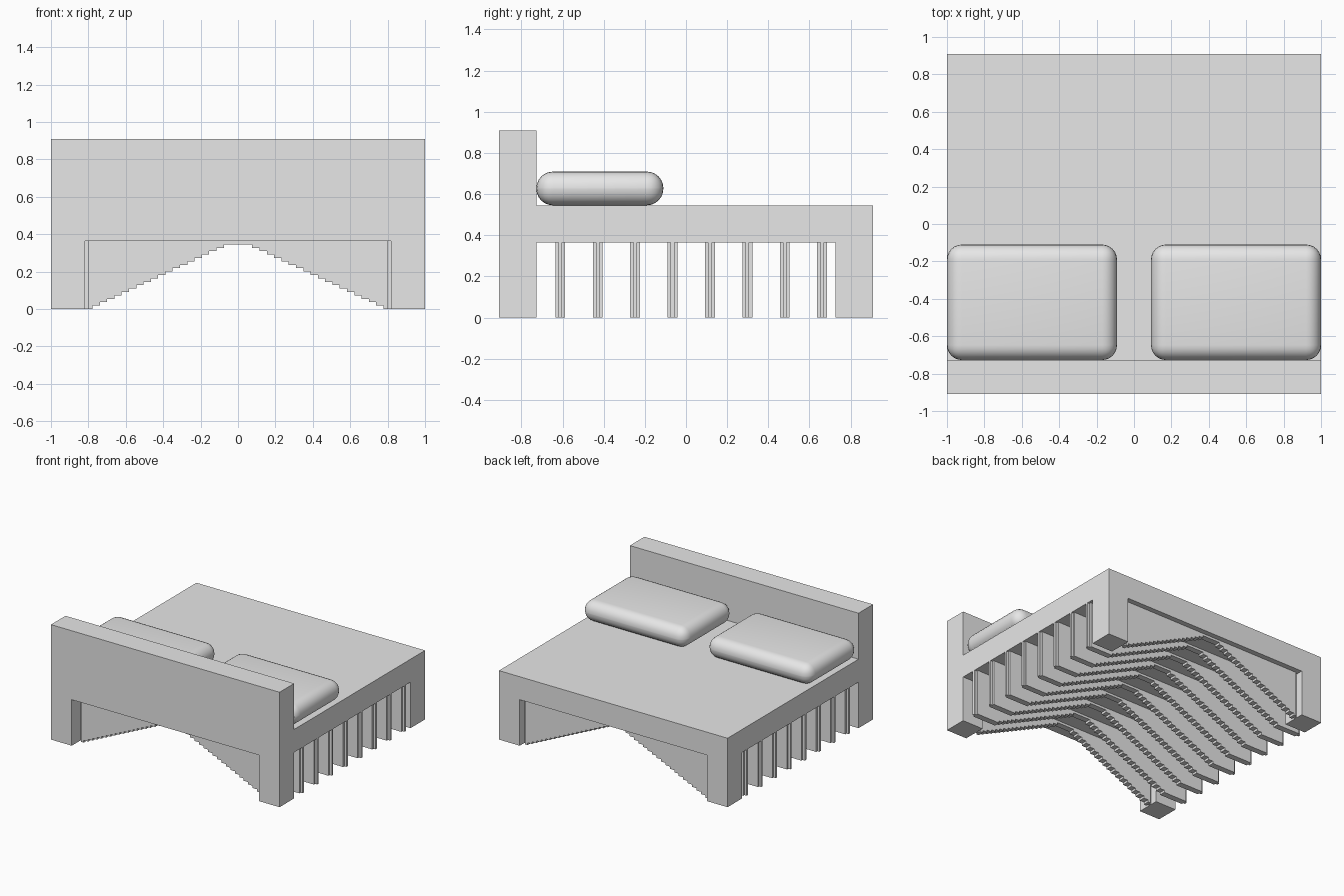
import bpy
import bmesh
from mathutils import Vector

if "Cube" in bpy.data.objects:
    bpy.data.objects.remove(bpy.data.objects["Cube"])

U = 2 / 11                 # design module
HALF, FRONT = 5.5 * U, -5 * U
LEG, RAIL, DECK, TOP = 4.5 * U, 2 * U, 3 * U, 5 * U
BACK_OF_HEAD = FRONT + U

grey = bpy.data.materials.new("light_grey")
grey.use_nodes = True
grey.diffuse_color = (0.8, 0.8, 0.8, 1)
grey.node_tree.nodes["Principled BSDF"].inputs["Base Color"].default_value = (0.8, 0.8, 0.8, 1)


def finish(name, bm):
    bmesh.ops.recalc_face_normals(bm, faces=bm.faces)
    mesh = bpy.data.meshes.new(name)
    bm.to_mesh(mesh)
    bm.free()
    mesh.materials.append(grey)
    obj = bpy.data.objects.new(name, mesh)
    bpy.context.collection.objects.link(obj)
    return obj


def box(x0, x1, y0, y1, z0, z1):
    bm = bmesh.new()
    bmesh.ops.create_cube(bm, size=1)
    bmesh.ops.scale(bm, vec=(x1 - x0, y1 - y0, z1 - z0), verts=bm.verts)
    bmesh.ops.translate(bm, vec=((x0 + x1) / 2, (y0 + y1) / 2, (z0 + z1) / 2), verts=bm.verts)
    return bm


def add_profile(bm, half, y0, y1):
    """Mirror a half profile in x, z and extrude it along y."""
    pts = half + [(-x, z) for x, z in reversed(half)]
    face = bm.faces.new([bm.verts.new((x, y0, z)) for x, z in pts])
    ext = bmesh.ops.extrude_face_region(bm, geom=[face])
    verts = [g for g in ext["geom"] if isinstance(g, bmesh.types.BMVert)]
    bmesh.ops.translate(bm, vec=(0, y1 - y0, 0), verts=verts)


# Headboard with an opening between its legs
bm = bmesh.new()
add_profile(bm, [(HALF, TOP), (HALF, 0), (LEG, 0), (LEG, RAIL)], FRONT, BACK_OF_HEAD)
finish("headboard", bm)

# Bed deck with two foot legs pulled down from its rear corners
bm = box(-HALF, HALF, BACK_OF_HEAD, -FRONT, RAIL, DECK)
for co, no in (((LEG, 0, 0), (1, 0, 0)), ((-LEG, 0, 0), (1, 0, 0)), ((0, 4 * U, 0), (0, 1, 0))):
    bmesh.ops.bisect_plane(bm, geom=bm.verts[:] + bm.edges[:] + bm.faces[:],
                           plane_co=co, plane_no=no)
bm.normal_update()
corners = [f for f in bm.faces if f.normal.z < -0.9
           and abs(f.calc_center_median().x) > LEG and f.calc_center_median().y > 4 * U]
ext = bmesh.ops.extrude_face_region(bm, geom=corners)
bmesh.ops.delete(bm, geom=corners, context="FACES_ONLY")
for g in ext["geom"]:
    if isinstance(g, bmesh.types.BMVert):
        g.co.z = 0
bmesh.ops.dissolve_limit(bm, angle_limit=0.01, verts=bm.verts, edges=bm.edges)
finish("bed_deck", bm)


# Stepped ribs under the deck, each a core with two slightly shorter cheeks
STEPS, RISE, RUN, APEX = 19, U / 10, 0.039, 0.037


def stair(end):
    half = [(end, RAIL), (end, 0)]
    for i in range(STEPS):
        x = APEX + RUN * (STEPS - 1 - i) + RUN
        half += [(x, i * RISE), (x, (i + 1) * RISE)]
    half[-1:] = [(half[-1][0], STEPS * RISE)]
    # the last tread is shared with its mirror image
    return half


for k in range(10):
    y = FRONT + (k + 0.64) * U
    end = LEG if k in (0, 9) else HALF
    bm = bmesh.new()
    add_profile(bm, stair(end), y - 0.009, y + 0.009)
    add_profile(bm, stair(end - RISE), y - 0.024, y - 0.009)
    add_profile(bm, stair(end - RISE), y + 0.009, y + 0.024)
    finish(f"stepped_rib_{k + 1}", bm)

# Soft pillows
for side, name in ((1, "left_pillow"), (-1, "right_pillow")):
    x0, x1 = sorted((side * U / 2, side * HALF))
    obj = finish(name, box(x0, x1, BACK_OF_HEAD, -0.11, DECK, DECK + 0.9 * U))
    bevel = obj.modifiers.new("round", "BEVEL")
    bevel.width = 0.08
    bevel.segments = 6
    bpy.ops.object.select_all(action="DESELECT")
    obj.select_set(True)
    bpy.context.view_layer.objects.active = obj
    bpy.ops.object.modifier_apply(modifier="round")
    bpy.ops.object.shade_smooth_by_angle()
